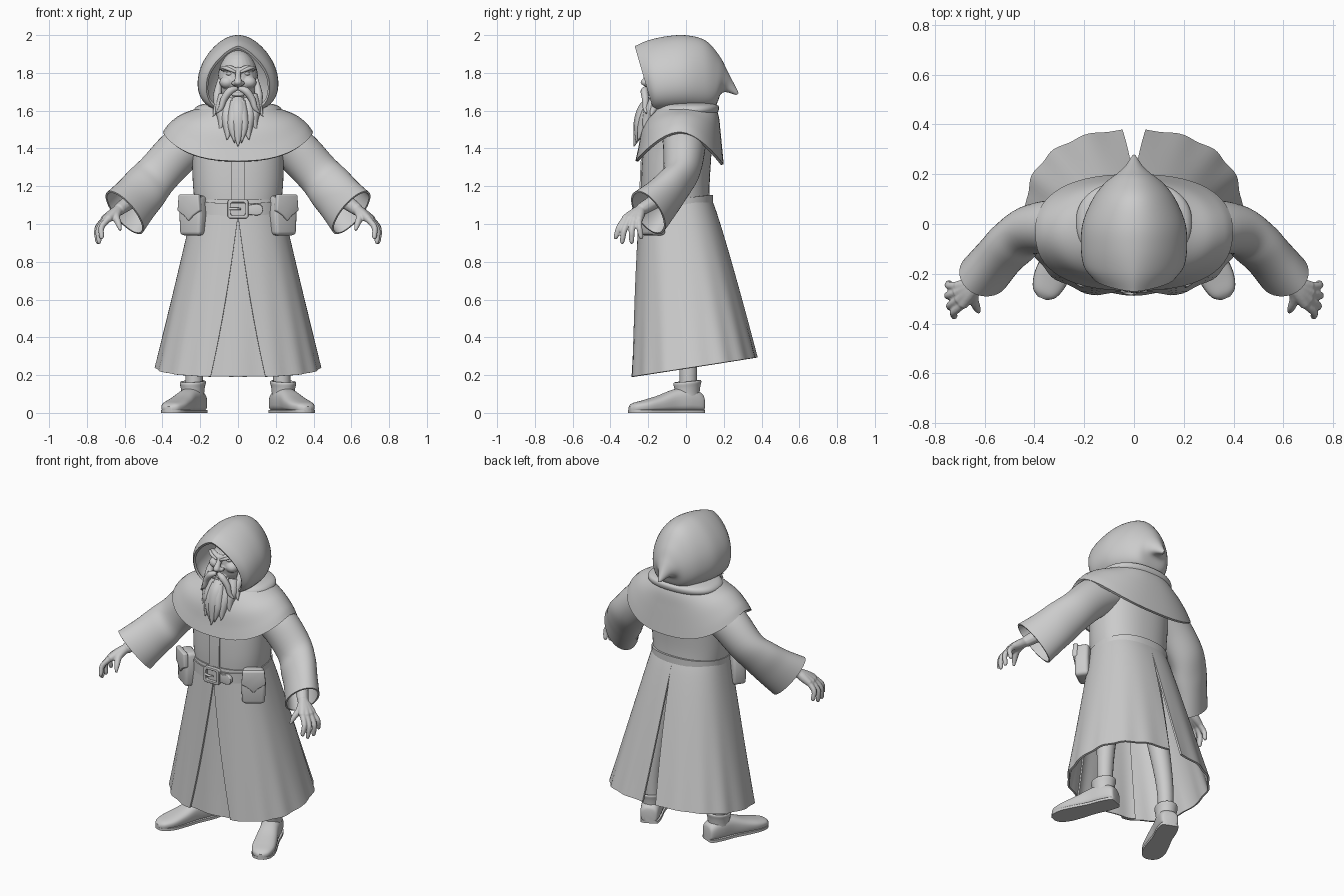
import bpy, bmesh
from math import sin, cos, pi, radians
from mathutils import Vector as V, Matrix

if "Cube" in bpy.data.objects:
    bpy.data.objects.remove(bpy.data.objects["Cube"])


def spow(v, p):
    return abs(v) ** p * (1 if v >= 0 else -1)


def lerp(a, b, t):
    return a + (b - a) * t


def smooth_rows(rows, n):
    # Catmull-Rom interpolation between successive rings
    out = []
    for i in range(len(rows) - 1):
        a, b, c, d = rows[max(i - 1, 0)], rows[i], rows[i + 1], rows[min(i + 2, len(rows) - 1)]
        for k in range(n):
            t = k / n
            out.append([(q * 2 + (r - p) * t + (p * 2 - q * 5 + r * 4 - s) * t * t
                         + (q * 3 - p - r * 3 + s) * t ** 3) / 2 for p, q, r, s in zip(a, b, c, d)])
    return out + [rows[-1]]


def loft(bm, rows, n=5, closed=True, caps=(True, True)):
    rows = smooth_rows([[V(p) for p in r] for r in rows], n)
    vs = [[bm.verts.new(p) for p in r] for r in rows]
    m = len(vs[0])
    for a, b in zip(vs, vs[1:]):
        for j in range(m if closed else m - 1):
            k = (j + 1) % m
            bm.faces.new((a[j], a[k], b[k], b[j]))
    for use, r in zip(caps, (vs[0], vs[-1])):
        if use and closed:
            bm.faces.new(r)


def tube(bm, pts, radii, seg=12, n=4):
    pts = [V(p) for p in pts]
    d = pts[-1] - pts[0]
    ref = V([1 if i == min(range(3), key=lambda k: abs(d[k])) else 0 for i in range(3)])
    rows = []
    for i, p in enumerate(pts):
        t = (pts[min(i + 1, len(pts) - 1)] - pts[max(i - 1, 0)]).normalized()
        u = t.cross(ref).normalized()
        w = t.cross(u)
        rows.append([p + (u * cos(2 * pi * k / seg) + w * sin(2 * pi * k / seg)) * radii[i] for k in range(seg)])
    loft(bm, rows, n)


def ball(bm, loc, size):
    bmesh.ops.create_uvsphere(bm, u_segments=24, v_segments=16, radius=1,
                              matrix=Matrix.Translation(loc) @ Matrix.Diagonal((*size, 1)))


def plate(bm, pts, y0, y1):
    # flat outline in xz, extruded along y
    loft(bm, [[(x, y, z) for x, z in pts] for y in (y0, y1)], 1)


def oval(rx, y0, y1, z, p=.87, n=56):
    cy, ry = (y0 + y1) / 2, (y1 - y0) / 2
    out = []
    for k in range(n):
        s, c = sin(2 * pi * k / n), cos(2 * pi * k / n)
        y = cy + ry * spow(s, p)
        out.append((rx * spow(c, p), y, z(y, s) if callable(z) else z))
    return out


def finish(bm, name, thick=0, mirror=False, voxel=0, bevel=0, matrix=None):
    if matrix:
        bm.transform(matrix)
    bmesh.ops.recalc_face_normals(bm, faces=bm.faces[:])
    me = bpy.data.meshes.new(name)
    bm.to_mesh(me)
    bm.free()
    ob = bpy.data.objects.new(name, me)
    bpy.context.collection.objects.link(ob)
    if voxel:
        m = ob.modifiers.new("merge", 'REMESH')
        m.mode, m.voxel_size = 'VOXEL', voxel
        m = ob.modifiers.new("soften", 'SMOOTH')
        m.factor, m.iterations = .5, 3
    if thick:
        m = ob.modifiers.new("thickness", 'SOLIDIFY')
        m.thickness, m.offset = thick, 0
    if bevel:
        m = ob.modifiers.new("bevel", 'BEVEL')
        m.width, m.segments = bevel, 3
    if mirror:
        ob.modifiers.new("mirror", 'MIRROR').use_mirror_merge = False
    return ob


# Skirt: flared, split at front and back, with a front underpanel
def skirt_point(t, a, s=1.0):
    rip = s * (1 + .012 * t * t * cos(16 * a))
    y0, y1 = lerp(-.24, -.292, t), .13 + .243 * t ** .88
    x = lerp(.222, .43, t) * rip * spow(cos(a), .87)
    y = (y0 + y1) / 2 + (y1 - y0) / 2 * rip * spow(sin(a), .82)
    return x, y, lerp(1.13, .235 + .155 * y, t)


bm = bmesh.new()
rows = []
for i in range(25):
    t = i / 24
    a0, a1 = -pi / 2 + .29 * max(0, t - .1) / .9, pi / 2 - .075 * max(0, t - .1) / .9
    rows.append([skirt_point(t, lerp(a0, a1, k / 48)) for k in range(49)])
loft(bm, rows, 1, closed=False)
finish(bm, "robe_skirt", thick=.012, mirror=True)
bm = bmesh.new()
loft(bm, [[skirt_point(i / 12, -pi / 2 + lerp(-.5, .5, k / 24), .965) for k in range(25)]
          for i in range(13)], 1, closed=False)
finish(bm, "skirt_front_underpanel", thick=.008)

# Torso and front placket
bm = bmesh.new()
loft(bm, [oval(*r) for r in ((.222, -.235, .13, 1.06), (.238, -.238, .125, 1.2), (.245, -.228, .135, 1.38),
                             (.25, -.2, .14, 1.5), (.17, -.14, .13, 1.58), (.1, -.1, .1, 1.64))])
finish(bm, "robe_torso")
bm = bmesh.new()
loft(bm, [[(-.036, -.22, z), (-.036, y, z), (.036, y, z), (.036, -.22, z)]
          for y, z in ((-.244, 1.1), (-.245, 1.22), (-.238, 1.36))], 3)
finish(bm, "robe_placket")

# Shoulder mantle and rolled collar
bm = bmesh.new()
loft(bm, [oval(rx, y0, y1, lambda y, s, zs=zs, d=d: zs - d * abs(s) ** 1.4 * (1.12 if s > 0 else 1), .82)
          for rx, y0, y1, zs, d in ((.15, -.13, .14, 1.635, 0), (.215, -.185, .165, 1.605, .03),
                                    (.3, -.225, .175, 1.572, .075), (.36, -.245, .185, 1.525, .125),
                                    (.39, -.26, .192, 1.484, .152))], caps=(False, False))
finish(bm, "shoulder_mantle", thick=.016)
bm = bmesh.new()
loft(bm, [oval(rx, y0, y1, z) for rx, y0, y1, z in ((.19, -.15, .14, 1.56), (.232, -.165, .17, 1.595),
                                                    (.215, -.15, .172, 1.625), (.16, -.12, .14, 1.64))])
finish(bm, "collar_roll")

# Hood: egg-shaped sections from the pointed face opening back to the drooping tip
bm = bmesh.new()
rows = []
for ty, tz, by, bz, w, e in ((-.268, 1.935, -.165, 1.6, .158, 1.4), (-.2, 1.965, -.15, 1.6, .188, 1.2),
                             (-.1, 1.987, -.1, 1.6, .2, 1.05), (0, 1.992, 0, 1.605, .194, 1),
                             (.1, 1.965, .095, 1.61, .155, 1), (.172, 1.885, .15, 1.63, .11, 1),
                             (.212, 1.81, .178, 1.69, .066, 1), (.24, 1.755, .21, 1.705, .032, 1),
                             (.272, 1.693, .266, 1.69, .003, 1)):
    ring = []
    for k in range(56):
        s, c = sin(2 * pi * k / 56), cos(2 * pi * k / 56)
        f = (s + 1) / 2
        ring.append((w * spow(c, e if s > 0 else .7) * (1 - .22 * s), lerp(by, ty, f), lerp(bz, tz, f)))
    rows.append(ring)
loft(bm, rows, 6, caps=(False, True))
finish(bm, "hood", thick=.014)

# Face: skull, cheeks, nose, brow and lips merged
bm = bmesh.new()
ball(bm, (0, -.055, 1.76), (.108, .125, .16))
tube(bm, [(0, -.17, 1.825), (0, -.196, 1.785), (0, -.22, 1.75), (0, -.19, 1.735)], (.014, .015, .021, .018))
for s in (-1, 1):
    ball(bm, (s * .058, -.142, 1.75), (.04, .04, .034))
    ball(bm, (s * .021, -.196, 1.745), (.014, .018, .013))
    tube(bm, [(s * .008, -.188, 1.808), (s * .045, -.178, 1.826), (s * .088, -.14, 1.82)], (.014, .016, .012))
ball(bm, (0, -.175, 1.685), (.035, .025, .012))
ball(bm, (0, -.155, 1.64), (.06, .04, .04))
finish(bm, "face", voxel=.005)
bm = bmesh.new()
ball(bm, (.043, -.15, 1.795), (.02, .02, .012))
finish(bm, "eye", mirror=True)
bm = bmesh.new()
tube(bm, [(.012, -.203, 1.803), (.05, -.196, 1.82), (.08, -.172, 1.828), (.098, -.14, 1.815)], (.006, .01, .008, .002))
finish(bm, "eyebrow", mirror=True)

# Moustache and beard locks
bm = bmesh.new()
tube(bm, [(.006, -.208, 1.718), (.042, -.22, 1.705), (.075, -.215, 1.66), (.092, -.215, 1.61), (.12, -.21, 1.585)],
     (.012, .02, .018, .013, .002))
finish(bm, "moustache", mirror=True)
bm = bmesh.new()
tube(bm, [(0, -.175, 1.66), (0, -.205, 1.6), (0, -.24, 1.52), (0, -.275, 1.41)], (.035, .052, .04, .002))
for s in (-1, 1):
    for pts, rad in (
            ([(.096, -.1, 1.77), (.108, -.13, 1.69), (.104, -.16, 1.63), (.132, -.19, 1.57)], (.01, .022, .026, .002)),
            ([(.075, -.15, 1.68), (.085, -.18, 1.61), (.08, -.205, 1.55), (.098, -.225, 1.5)], (.03, .036, .027, .002)),
            ([(.045, -.17, 1.66), (.055, -.2, 1.58), (.05, -.23, 1.51), (.058, -.255, 1.445)], (.03, .038, .028, .002)),
            ([(.02, -.2, 1.65), (.022, -.228, 1.58), (.03, -.25, 1.51), (.018, -.265, 1.43)], (.02, .032, .024, .002))):
        tube(bm, [(s * x, y, z) for x, y, z in pts], rad)
finish(bm, "beard")

# Sleeves: sections given by centre and two half-axes
bm = bmesh.new()
rows = []
for c, u, v in (((.2, -.01, 1.45), (.05, 0, .1), (0, .11, 0)), ((.31, -.01, 1.385), (.072, 0, .09), (0, .105, 0)),
                ((.42, -.025, 1.27), (.078, 0, .08), (.01, .092, 0)),
                ((.485, -.075, 1.195), (.076, -.02, .09), (.045, .078, 0)),
                ((.54, -.13, 1.13), (.074, -.04, .095), (.056, .068, 0)),
                ((.60, -.2, 1.06), (.075, -.052, .11), (.062, .07, 0))):
    rows.append([V(c) + V(u) * cos(2 * pi * k / 40) + V(v) * sin(2 * pi * k / 40) for k in range(40)])
loft(bm, rows, caps=(True, False))
finish(bm, "sleeve", thick=.01, mirror=True)

# Hands: wrist, palm and fingers merged
bm = bmesh.new()
wrist = V((.632, -.24, 1.075))
tube(bm, [(.5, -.09, 1.17), (.57, -.165, 1.12), wrist], (.045, .04, .033))
for knuckle, tip in (((.69, -.328, 1.025), (.722, -.375, .92)), ((.708, -.308, 1.02), (.735, -.34, .895)),
                     ((.716, -.278, 1.018), (.742, -.288, .895)), ((.712, -.25, 1.02), (.742, -.235, .92))):
    k, t = V(knuckle), V(tip)
    tube(bm, [wrist, (wrist + k) / 2, k], (.028, .027, .02))
    mid = lerp(k, t, .45) + V((.018, -.004, .006))
    tube(bm, [lerp(k, wrist, .1), mid, lerp(mid, t, .75), t], (.018, .016, .0135, .007))
tube(bm, [wrist, (.645, -.295, 1.04), (.632, -.335, 1.0), (.622, -.355, .965)], (.026, .021, .016, .007))
finish(bm, "hand", mirror=True, voxel=.005)

# Belt, buckle, prong and strap end
bm = bmesh.new()
loft(bm, [oval(.23, -.25, .138, lambda y, s, z=z: z + .115 * (y + .25)) for z in (1.045, 1.11)], 1, caps=(False, False))
finish(bm, "belt", thick=.012)
bm = bmesh.new()
loft(bm, [[(x * r, y, 1.08 + z * r) for x, z in ((-.055, -.04), (-.045, -.05), (.045, -.05), (.055, -.04), (.055, .04),
      (.045, .05), (-.045, .05), (-.055, .04))] for r, y in ((1, -.25), (1, -.275), (.7, -.275), (.7, -.25), (1, -.25))],
     1, caps=(False, False))
bmesh.ops.remove_doubles(bm, verts=bm.verts[:], dist=1e-5)
buckle = finish(bm, "buckle", bevel=.003)
bm = bmesh.new()
tube(bm, [(-.045, -.272, 1.08), (-.01, -.28, 1.08), (.015, -.272, 1.08)], (.007, .007, .005))
finish(bm, "buckle_prong")
bm = bmesh.new()
plate(bm, [(.05, 1.05), (.1, 1.045)] + [(.1 + .033 * cos(a), 1.076 + .031 * sin(a))
      for a in (-1, -.5, 0, .5, 1)] + [(.1, 1.107), (.05, 1.1)], -.264, -.24)
finish(bm, "strap_end", bevel=.004)

# Belt pouches with pointed flaps
place = Matrix.Translation((.236, -.178, 1.05)) @ Matrix.Rotation(radians(35), 4, 'Z')
bm = bmesh.new()
plate(bm, [(-.066, -.11), (.066, -.11), (.072, 0), (.06, .1), (-.06, .1), (-.072, 0)], -.04, .045)
finish(bm, "pouch", mirror=True, bevel=.02, matrix=place)
bm = bmesh.new()
plate(bm, [(-.064, .106), (.064, .106), (.072, .02), (.03, -.005), (0, -.035), (-.03, -.005), (-.072, .02)], -.05, -.02)
finish(bm, "pouch_flap", mirror=True, bevel=.008, matrix=place)

# Legs, boots and soles
bm = bmesh.new()
tube(bm, [(.232, .012, .08), (.228, .01, .3), (.19, -.01, .6), (.12, -.04, 1.0)], (.044, .05, .065, .085), 20)
finish(bm, "leg", mirror=True)
foot = ((.083, .03, .07), (.07, .052, .1), (0, .06, .13), (-.08, .058, .118), (-.17, .066, .085),
        (-.25, .068, .062), (-.31, .05, .046), (-.335, .018, .028))
place = Matrix.Translation((.238, .01, 0)) @ Matrix.Rotation(radians(23), 4, 'Z')
bm = bmesh.new()
loft(bm, [[(w * spow(cos(2 * pi * k / 32), .8), y, .006 + h / 2 + h / 2 * spow(sin(2 * pi * k / 32), .8 if k < 17 else .5))
           for k in range(32)] for y, w, h in foot])
finish(bm, "boot_foot", mirror=True, matrix=place)
bm = bmesh.new()
loft(bm, [oval(r, -r - .01, r + .004, lambda y, s, z=z: z + .1 * y, 1, 32)
          for r, z in ((.06, .06), (.059, .1), (.063, .135), (.068, .16), (.06, .168), (.046, .15))], 4)
finish(bm, "boot_cuff", mirror=True, matrix=place)
bm = bmesh.new()
side = smooth_rows([[V((w + .001, y, 0))] for y, w, h in foot], 4)
outline = [r[0] for r in side] + [V((-r[0].x, r[0].y, 0)) for r in reversed(side)]
loft(bm, [outline, [p + V((0, 0, .016)) for p in outline]], 1)
finish(bm, "boot_sole", mirror=True, matrix=place)

# Apply modifiers and shade
bpy.ops.object.select_all(action='SELECT')
bpy.context.view_layer.objects.active = buckle
bpy.ops.object.convert(target='MESH')
bpy.ops.object.shade_smooth_by_angle(angle=radians(40))
